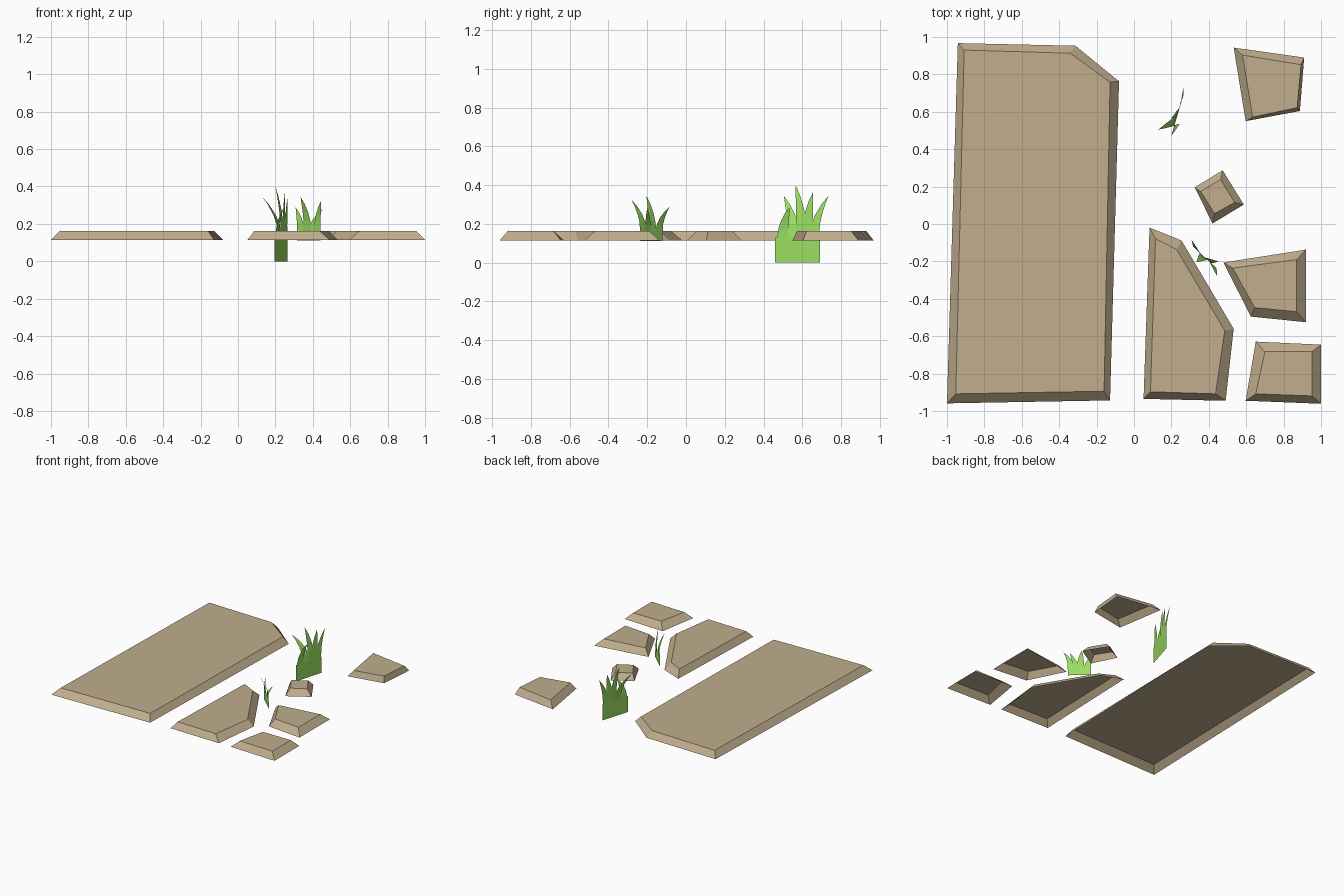
import bpy
from mathutils import Vector

if "Cube" in bpy.data.objects:
    bpy.data.objects.remove(bpy.data.objects["Cube"])


def material(name, color):
    m = bpy.data.materials.new(name)
    m.diffuse_color = (*color, 1)
    m.use_nodes = True
    m.node_tree.nodes["Principled BSDF"].inputs["Base Color"].default_value = m.diffuse_color
    return m


STONE = material("tan stone", (0.53, 0.42, 0.268))
GRASS = material("grass green", (0.32, 0.73, 0.12))


def add(name, verts, faces, mat):
    me = bpy.data.meshes.new(name)
    me.from_pydata(verts, [], faces)
    me.materials.append(mat)
    ob = bpy.data.objects.new(name, me)
    bpy.context.collection.objects.link(ob)
    return ob


def slab(name, base, top, z0=0.115, z1=0.163):
    """Bevelled paving stone, open underneath; outlines run clockwise."""
    n = len(base)
    verts = [(x, y, z0) for x, y in base] + [(x, y, z1) for x, y in top]
    faces = [(i, i + n, (i + 1) % n + n, (i + 1) % n) for i in range(n)]
    faces.append(tuple(reversed(range(n, 2 * n))))
    add(name, verts, faces, STONE)


def grass(name, p0, p1, z0, neck, blades):
    """Thin tuft: a base strip split into blades that bend to their tips."""
    a, b = Vector((*p0, z0)), Vector((*p1, z0))
    # shared base strip
    verts = [a, b, Vector((*p1, neck)), Vector((*p0, neck))]
    faces = [(0, 1, 2, 3)]
    for s0, s1, tip in blades:
        tip = Vector(tip)
        k = len(verts)
        l, r = a.lerp(b, s0), a.lerp(b, s1)
        mid, half = (l + r) / 2, (r - l) / 2
        # rising sections: sideways bend grows with height, width shrinks
        for t, w in ((0, 1), (0.3, 0.85), (0.55, 0.68), (0.8, 0.38)):
            c = mid.lerp(tip, t ** 2)
            c.z = neck + (tip.z - neck) * t
            verts += [c - half * w, c + half * w]
        verts.append(tip)
        for i in range(0, 6, 2):
            faces.append((k + i, k + i + 1, k + i + 3, k + i + 2))
        faces.append((k + 6, k + 7, k + 8))
    add(name, verts, faces, GRASS)


# paving stones
slab("large_slab",
     [(-.942, .967), (-.313, .953), (-.08, .763), (-.128, -.943), (-1, -.959)],
     [(-.908, .93), (-.34, .913), (-.128, .758), (-.16, -.894), (-.953, -.908)])
slab("middle_stone",
     [(.083, -.019), (.254, -.088), (.533, -.56), (.49, -.945), (.051, -.935)],
     [(.115, -.078), (.228, -.137), (.485, -.57), (.436, -.908), (.088, -.897)])
slab("right_stone",
     [(.479, -.206), (.919, -.137), (.919, -.525), (.624, -.495)],
     [(.528, -.236), (.87, -.19), (.87, -.469), (.645, -.447)])
slab("corner_stone",
     [(.651, -.629), (1, -.645), (1, -.961), (.597, -.945)],
     [(.70, -.683), (.951, -.683), (.951, -.919), (.651, -.908)])
slab("small_stone",
     [(.324, .196), (.474, .287), (.587, .104), (.42, .003)],
     [(.356, .174), (.463, .238), (.538, .115), (.431, .056)])
slab("back_stone",
     [(.533, .943), (.91, .89), (.887, .604), (.597, .55)],
     [(.58, .903), (.893, .852), (.872, .622), (.635, .572)])

# grass tufts growing between the stones
grass("back_grass", (.196, .46), (.265, .692), 0, .13, [
    (.04, .30, (.245, .535, .287)), (.27, .55, (.13, .505, .344)),
    (.46, .72, (.20, .566, .40)), (.58, .84, (.25, .655, .364)),
    (.76, .98, (.265, .735, .345))])
grass("front_grass", (.315, -.12), (.442, -.237), .112, .16, [
    (0, .32, (.308, -.085, .288)), (.28, .62, (.334, -.204, .345)),
    (.50, .78, (.452, -.20, .28)), (.70, 1, (.445, -.281, .325))])
